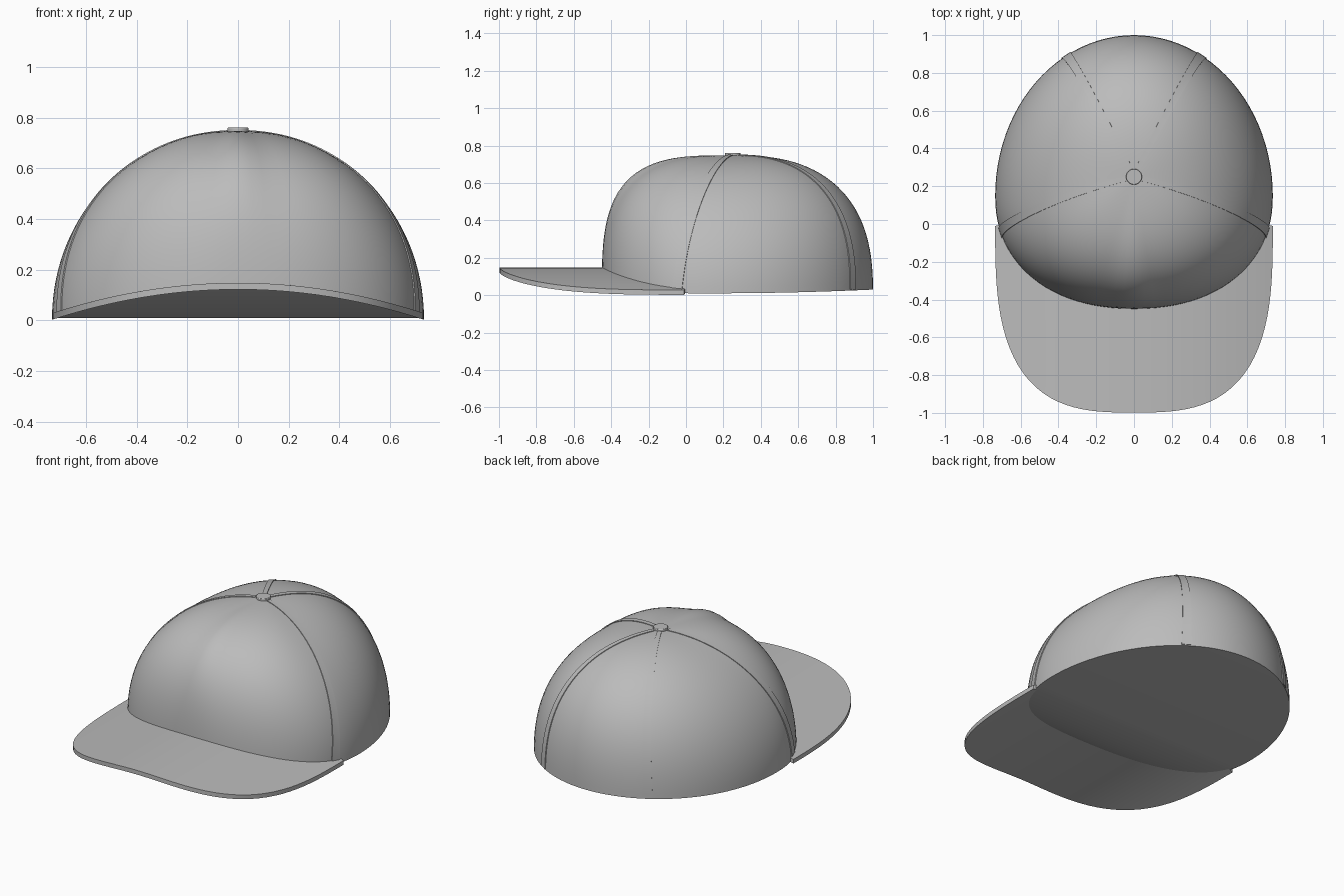
import bpy
from math import sin, cos, pi, atan2, exp, radians, copysign
from mathutils import Vector

if "Cube" in bpy.data.objects:
    bpy.data.objects.remove(bpy.data.objects["Cube"])

TOP = 0.748            # crown height
CENTRE = Vector((0, 0.25, 0))
SEGS, RINGS = 96, 32   # crown resolution

fabric = bpy.data.materials.new("grey fabric")
fabric.use_nodes = True
fabric.diffuse_color = (0.5, 0.5, 0.5, 1)
fabric.node_tree.nodes["Principled BSDF"].inputs["Base Color"].default_value = (0.5, 0.5, 0.5, 1)


def finish(obj, angle=35):
    obj.data.materials.append(fabric)
    bpy.ops.object.select_all(action='DESELECT')
    obj.select_set(True)
    bpy.context.view_layer.objects.active = obj
    bpy.ops.object.shade_smooth_by_angle(angle=radians(angle))
    return obj


def make(name, verts, faces, angle=35):
    mesh = bpy.data.meshes.new(name)
    mesh.from_pydata(verts, [], faces)
    obj = bpy.data.objects.new(name, mesh)
    bpy.context.collection.objects.link(obj)
    return finish(obj, angle)


def grid_faces(rows, cols):
    return [(r * cols + c, r * cols + c + 1, (r + 1) * cols + c + 1, (r + 1) * cols + c)
            for r in range(rows - 1) for c in range(cols - 1)]


def spow(v, p):
    return copysign(abs(v) ** p, v)


def brim_height(x):
    return 0.148 - 0.12 * (x / 0.735) ** 2


def outline(t):
    """Head opening in plan; t = 0 is the front."""
    c = cos(t)
    p = 2 / 2.2 if c > 0 else 1
    return Vector((0.735 * spow(sin(t), p), 0.15 - (0.6 if c > 0 else 0.85) * spow(c, p), 0))


def rim_height(p):
    if p.y < 0:
        return brim_height(p.x) - 0.022
    return 0.01 + 0.02 * max(0, (p.y - 0.15) / 0.85) ** 2


def crown_point(t, s):
    """Point on the crown: s runs from the top (0) to the rim (1)."""
    c = cos(t)
    n = 2.05 + (0.9 if c > 0 else 0.5) * c * c + 0.4 * exp(-(t / 0.12) ** 2)
    p = outline(t)
    a = s * atan2(1, rim_height(p) / TOP)
    k = (sin(a) ** n + cos(a) ** n) ** (-1 / n)
    v = CENTRE.lerp(p, k * sin(a))
    v.z = TOP * k * cos(a)
    return v


# Crown: meridians around the top point, closed underneath by strips across
verts = [Vector((0, 0.25, TOP))]
for r in range(1, RINGS + 1):
    verts += [crown_point(-pi + 2 * pi * i / SEGS, r / RINGS) for i in range(SEGS)]
faces = [(0, 1 + i, 1 + (i + 1) % SEGS) for i in range(SEGS)]
for r in range(RINGS - 1):
    a, b = 1 + r * SEGS, 1 + (r + 1) * SEGS
    for i in range(SEGS):
        j = (i + 1) % SEGS
        faces.append((a + i, b + i, b + j, a + j))
rim = 1 + (RINGS - 1) * SEGS
for i in range(SEGS // 2):
    strip = [rim + i, rim + (SEGS - i) % SEGS, rim + SEGS - i - 1, rim + i + 1]
    faces.append(tuple(dict.fromkeys(strip)))
make("crown", verts, faces)

# Brim: sheet between the head opening and a rounded outer edge, bent across
ROWS, COLS = 10, 61
verts = []
for r in range(ROWS):
    for c in range(COLS):
        u = -1 + 2 * c / (COLS - 1)
        a = u * pi / 2
        k = (abs(sin(a)) ** 3 + abs(cos(a)) ** 3) ** (-1 / 3)
        outer = Vector((0.735 * k * sin(a), -0.01 - 0.988 * k * cos(a), 0))
        inner = CENTRE.lerp(outline(u * 1.335), 0.97)
        v = inner.lerp(outer, r / (ROWS - 1))
        v.z = brim_height(v.x)
        verts.append(v)
bottom = [v - Vector((0, 0, 0.026)) for v in verts]
sheet = grid_faces(ROWS, COLS)
count = len(verts)
edge = ([c for c in range(COLS)] + [r * COLS + COLS - 1 for r in range(1, ROWS)]
        + [(ROWS - 1) * COLS + c for c in range(COLS - 2, -1, -1)]
        + [r * COLS for r in range(ROWS - 2, 0, -1)])
faces = [f[::-1] for f in sheet] + [tuple(i + count for i in f) for f in sheet]
faces += [(a, b, b + count, a + count) for a, b in zip(edge, edge[1:] + edge[:1])]
make("brim", verts + bottom, faces)


# Seam tapes: thin raised strips running from the button to the rim
def seam_tape(name, t0, bow):
    steps, verts = 40, []
    for i in range(steps + 1):
        s = 0.04 + 0.955 * i / steps

        def at(q, dt=0.0):
            return crown_point(t0 + bow * (1 - q) + dt, q)
        c = at(s)
        along = (at(s + 0.004) - at(s - 0.004)).normalized()
        normal = along.cross(at(s, 0.01) - at(s, -0.01)).normalized()
        if normal.dot(c - CENTRE) < 0:
            normal.negate()
        side = along.cross(normal) * (0.012 + 0.016 * s)
        verts += [c + side - normal * 0.01, c + side + normal * 0.004,
                  c - side + normal * 0.004, c - side - normal * 0.01]
    faces = [f[::-1] for f in grid_faces(steps + 1, 4)]
    faces += [(0, 1, 2, 3), tuple(4 * steps + k for k in (3, 2, 1, 0))]
    make(name, verts, faces)


for label, sign in (("left", 1), ("right", -1)):
    seam_tape("front_seam_" + label, sign * 1.27, sign * 0.2)
    seam_tape("back_seam_" + label, sign * 2.63, sign * 0.05)

# Button on top
bpy.ops.mesh.primitive_cylinder_add(vertices=32, radius=0.042, depth=0.024, location=(0, 0.25, 0.749))
button = bpy.context.object
button.name = "top_button"
bevel = button.modifiers.new("soft_edge", 'BEVEL')
bevel.width = 0.003
bevel.segments = 2
finish(button)
